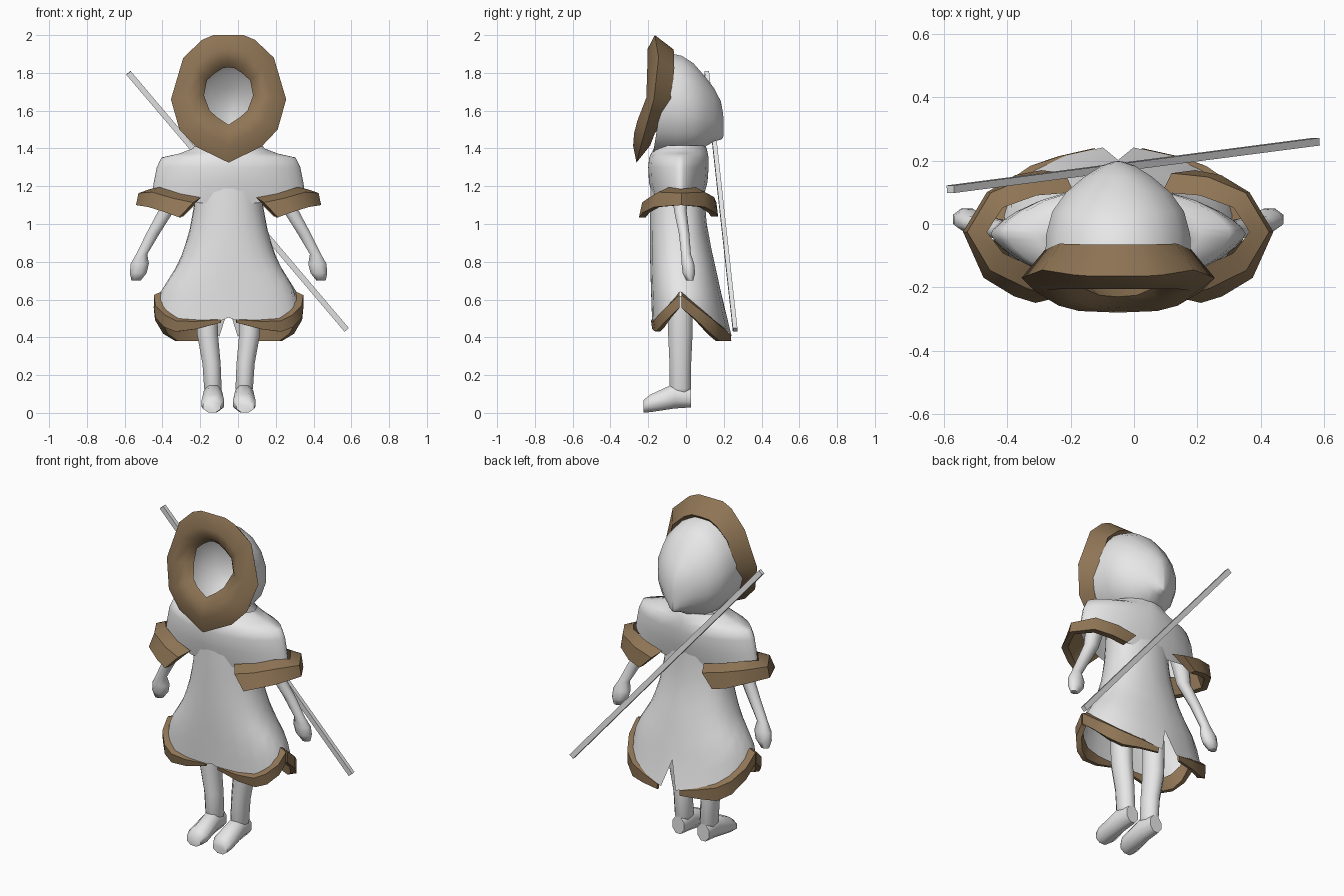
import bpy, bmesh, math
from mathutils import Vector

if "Cube" in bpy.data.objects:
    bpy.data.objects.remove(bpy.data.objects["Cube"], do_unlink=True)

CX = -0.05      # the figure's own middle line
MID_Y = -0.03   # depth at which the garment sides sit


def material(name, color):
    m = bpy.data.materials.new(name)
    m.use_nodes = True
    m.diffuse_color = color
    m.node_tree.nodes["Principled BSDF"].inputs["Base Color"].default_value = color
    return m


CLOTH = material("pale_grey", (0.8, 0.8, 0.8, 1))
FUR = material("brown_fur", (0.27, 0.175, 0.09, 1))


def loft(name, rings, mat, side=1, caps=False, loop=False, angle=40, shift=CX):
    """Bridge equal closed rings of points into one mesh."""
    bm = bmesh.new()
    vs = [[bm.verts.new((shift + side * p[0], p[1], p[2])) for p in r] for r in rings]
    n = len(vs[0])
    for i in range(len(vs) if loop else len(vs) - 1):
        a, b = vs[i], vs[(i + 1) % len(vs)]
        for j in range(n):
            k = (j + 1) % n
            bm.faces.new((a[j], a[k], b[k], b[j]))
    if caps:
        bm.faces.new(vs[0])
        bm.faces.new(vs[-1])
    bmesh.ops.recalc_face_normals(bm, faces=bm.faces)
    me = bpy.data.meshes.new(name)
    bm.to_mesh(me)
    bm.free()
    me.materials.append(mat)
    for p in me.polygons:
        p.use_smooth = True
    me.set_sharp_from_angle(angle=math.radians(angle))
    ob = bpy.data.objects.new(name, me)
    bpy.context.collection.objects.link(ob)


def interp(table, x):
    """Linear lookup in rows (key, values...) sorted by key."""
    if x <= table[0][0]:
        return table[0][1:]
    for a, b in zip(table, table[1:]):
        if x <= b[0]:
            t = (x - a[0]) / (b[0] - a[0])
            return [p + (q - p) * t for p, q in zip(a[1:], b[1:])]
    return table[-1][1:]


def wrap(table, a, z, px, py):
    """Point on a garment at angle a (-90 front, 0 side, 90 back) and height z."""
    w, f, b = interp(table, z)
    c, s = math.cos(math.radians(a)), math.sin(math.radians(a))
    edge = f if s < 0 else b
    x = w * abs(c) ** px if abs(c) > 1e-6 else 0
    return Vector((x, MID_Y + (edge - MID_Y) * abs(s) ** py, z))


def oval(cx, cy, cz, rx, ry, n=8, upright=False):
    pts = []
    for i in range(n):
        a = 2 * math.pi * (i + 0.5) / n
        u, v = rx * math.cos(a), ry * math.sin(a)
        pts.append((cx + u, cy, cz + v) if upright else (cx + u, cy + v, cz))
    return pts


def band(name, upper, lower, thick, side):
    """Fur strip between two edges, with its own thickness at each station."""
    rings = []
    for i, (u, l, t) in enumerate(zip(upper, lower, thick)):
        u, l = Vector(u), Vector(l)
        d = Vector(upper[min(i + 1, len(upper) - 1)]) - Vector(upper[max(i - 1, 0)])
        n = Vector((d.y, -d.x, 0)).normalized()
        if n.dot(Vector((u.x, u.y - MID_Y, 0))) < 0:
            n = -n
        rings.append([u - n * 0.01, u.lerp(l, 0.25) + n * t, l + n * t * 0.6, l - n * 0.012])
    loft(name, rings, FUR, side, caps=True, angle=40)


# Robe: flared tube with a pointed, split hem
ROBE = [(0.38, 0.385, -0.18, 0.25), (0.5, 0.385, -0.18, 0.215), (0.64, 0.36, -0.185, 0.185),
        (0.8, 0.26, -0.19, 0.15), (0.95, 0.21, -0.19, 0.115), (1.1, 0.182, -0.19, 0.10),
        (1.3, 0.175, -0.185, 0.10)]
HEM = [(-90, 0.505), (-84, 0.482), (-50, 0.495), (-25, 0.555), (0, 0.64),
       (25, 0.545), (50, 0.475), (85, 0.405), (90, 0.56)]
HALF = [-90, -84, -68, -50, -36, -24, -12, 0, 12, 24, 36, 50, 68, 85, 90]


def robe_point(a, z):
    return wrap(ROBE, a, z, 0.85, 0.9)


def full_ring(fn):
    right = [fn(a) for a in HALF]
    return right + [Vector((-p.x, p.y, p.z)) for p in right[-2:0:-1]]


def robe_level(t):
    def at(a):
        h = interp(HEM, a)[0]
        return robe_point(a, h + (1.3 - h) * t)
    return full_ring(at)


loft("robe", [robe_level(i / 10) for i in range(11)], CLOTH, angle=75)

# Cape: lens-shaped shoulders, tucked into the waist front and back
CAPE = [(1.1, 0.41, -0.165, 0.08), (1.2, 0.4, -0.195, 0.112), (1.3, 0.38, -0.2, 0.12),
        (1.352, 0.355, -0.195, 0.12), (1.373, 0.26, -0.185, 0.115), (1.4, 0.19, -0.17, 0.11),
        (1.415, 0.18, -0.15, 0.1)]


def cape_level(z):
    def at(a):
        low = 1.18 - 0.08 * abs(math.sin(math.radians(a))) ** 2
        return wrap(CAPE, a, max(z, low), 1, 1.35)
    return full_ring(at)


loft("cape", [cape_level(z) for z in (1.1, 1.22, 1.3, 1.352, 1.373, 1.4, 1.415)], CLOTH, angle=75)

# Fur trims and limbs: built once per side
CAPE_UP = [(0.15, -0.18, 1.14), (0.26, -0.15, 1.16), (0.37, -0.1, 1.195), (0.425, -0.025, 1.185),
           (0.37, 0.06, 1.195), (0.26, 0.1, 1.17), (0.14, 0.11, 1.14)]
CAPE_LOW = [(0.255, -0.225, 1.035), (0.32, -0.205, 1.06), (0.41, -0.15, 1.09), (0.465, -0.025, 1.1),
            (0.4, 0.08, 1.09), (0.32, 0.13, 1.06), (0.24, 0.145, 1.04)]
# angle, drop below the hem, thickness
FRONT_HEM = [(-86, 0.012, 0.004), (-68, 0.045, 0.015), (-50, 0.065, 0.025), (-36, 0.075, 0.03),
             (-18, 0.075, 0.032), (-1, 0.08, 0.035)]
BACK_HEM = [(1, 0.08, 0.035), (18, 0.08, 0.032), (36, 0.095, 0.03), (50, 0.095, 0.02),
            (66, 0.065, 0.006), (82, 0.035, 0.002)]
ARM = [(0.3, -0.03, 1.2, 0.055, 0.05), (0.33, -0.03, 1.07, 0.045, 0.036),
       (0.4, -0.01, 0.95, 0.038, 0.03), (0.46, 0.0, 0.84, 0.032, 0.028),
       (0.47, 0.01, 0.79, 0.052, 0.036), (0.478, 0.015, 0.74, 0.048, 0.036),
       (0.49, 0.02, 0.70, 0.026, 0.02)]
LEG = [(0.115, -0.03, 0.62, 0.06, 0.07), (0.112, -0.03, 0.42, 0.06, 0.07),
       (0.09, -0.03, 0.26, 0.052, 0.062), (0.083, -0.03, 0.13, 0.05, 0.062),
       (0.083, -0.03, 0.08, 0.036, 0.045)]
FOOT = [(0.083, 0.027, 0.08, 0.042, 0.055), (0.083, -0.06, 0.09, 0.052, 0.072),
        (0.083, -0.19, 0.05, 0.064, 0.05), (0.088, -0.224, 0.035, 0.05, 0.036)]

for label, s in (("left", 1), ("right", -1)):
    band(label + "_cape_trim", CAPE_UP, CAPE_LOW, [0.042] * len(CAPE_UP), s)
    for part, rows in (("front", FRONT_HEM), ("back", BACK_HEM)):
        top, low = [], []
        for a, drop, thick in rows:
            h = interp(HEM, a)[0]
            top.append(robe_point(a, h + 0.01))
            p = robe_point(a, h)
            low.append(Vector((p.x * 1.04, p.y, max(0.38, h - drop))))
        band(label + "_" + part + "_hem_trim", top, low, [r[2] for r in rows], s)
    loft(label + "_arm", [oval(*r) for r in ARM], CLOTH, s, caps=True, angle=75)
    loft(label + "_leg", [oval(*r) for r in LEG], CLOTH, s, caps=True, angle=75)
    loft(label + "_foot", [oval(*r, upright=True) for r in FOOT], CLOTH, s, caps=True, angle=60)

# Hood: upright slices (depth, half width, top, bottom), open at the face
SLICES = [(-0.09, 0.235, 1.91, 1.37), (-0.02, 0.232, 1.895, 1.36), (0.04, 0.212, 1.855, 1.37),
          (0.1, 0.168, 1.785, 1.405), (0.15, 0.108, 1.72, 1.435), (0.185, 0.052, 1.65, 1.445),
          (0.197, 0.015, 1.58, 1.455), (0.199, 0.0005, 1.521, 1.52)]
hood = []
for i, (y, w, top, bot) in enumerate(SLICES):
    lean = 0.16 if i == 0 else 0.06 if i == 1 else 0
    mid, h = (top + bot) / 2, (top - bot) / 2
    hood.append([(x, y + (z - 1.9) * lean, z) for x, _, z in oval(0, y, mid, w, h, 16, True)])
loft("hood", hood, CLOTH, angle=180)

# Fur ring around the face, from outer and inner outlines
OUTER = [(0, 2.0), (0.08, 2.0), (0.14, 1.975), (0.24, 1.88), (0.305, 1.66),
         (0.26, 1.5), (0.175, 1.41), (0, 1.325)]
INNER = [(0, 1.83), (0.03, 1.825), (0.07, 1.8), (0.115, 1.76), (0.13, 1.68),
         (0.1, 1.6), (0.06, 1.565), (0, 1.525)]
# height of the rim, then depth of rim, front and back
DEPTH = [(1.325, -0.262, -0.28, -0.19), (1.41, -0.24, -0.275, -0.165), (1.5, -0.215, -0.258, -0.12),
         (1.66, -0.17, -0.21, -0.075), (1.88, -0.145, -0.205, -0.062), (2.0, -0.165, -0.205, -0.065)]
ring = []
for (ox, oz), (ix, iz) in zip(OUTER, INNER):
    rim, front, back = interp(DEPTH, oz)
    ring.append([(ox + (ix - ox) * t, y, oz + (iz - oz) * t)
                 for t, y in ((0, rim), (0.45, front), (0.8, front + 0.015),
                              (1, front + 0.05), (0.45, back))])
ring += [[(-x, y, z) for x, y, z in r] for r in ring[-2:0:-1]]
loft("hood_fur_ring", ring, FUR, loop=True, angle=50)

# Staff slung across the back
a, b = Vector((-0.58, 0.11, 1.8)), Vector((0.575, 0.26, 0.44))
d = (b - a).normalized()
u = d.cross(Vector((0, 1, 0))).normalized() * 0.015
v = d.cross(u).normalized() * 0.012
loft("staff", [[p + u + v, p + u - v, p - u - v, p - u + v] for p in (a, b)],
     CLOTH, caps=True, shift=0)
